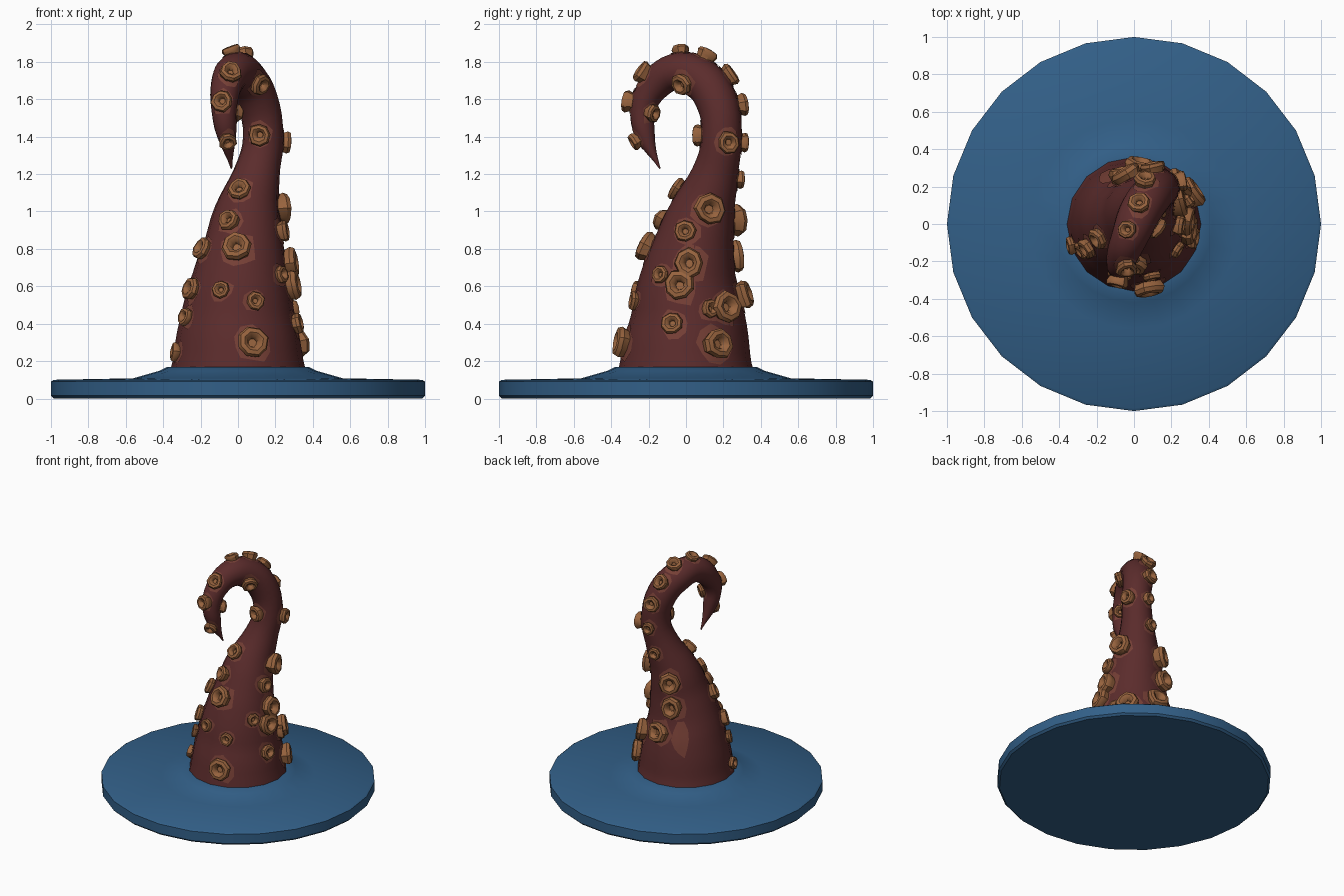
import bpy
import bmesh
import math
import random
from mathutils import Vector

random.seed(4)
if "Cube" in bpy.data.objects:
    bpy.data.objects.remove(bpy.data.objects["Cube"], do_unlink=True)


def make_material(name, color):
    mat = bpy.data.materials.new(name)
    mat.use_nodes = True
    mat.diffuse_color = (*color, 1)
    mat.node_tree.nodes["Principled BSDF"].inputs["Base Color"].default_value = (*color, 1)
    return mat


water_blue = make_material("water blue", (0.032, 0.115, 0.245))
dark_red = make_material("dark red skin", (0.105, 0.025, 0.025))
sucker_tan = make_material("sucker tan", (0.31, 0.125, 0.048))
halo_red = make_material("sucker halo red", (0.18, 0.05, 0.036))


def add_object(name, mesh, mat, angle):
    obj = bpy.data.objects.new(name, mesh)
    bpy.context.collection.objects.link(obj)
    mesh.materials.clear()
    mesh.materials.append(mat)
    bpy.ops.object.select_all(action="DESELECT")
    obj.select_set(True)
    bpy.context.view_layer.objects.active = obj
    bpy.ops.object.shade_smooth_by_angle(angle=math.radians(angle))
    return obj


def lathe(profile, sides, phase=0.0, wobble=0.0):
    """Turn (radius, height) points around z; radius 0 closes to a cap."""
    bm = bmesh.new()
    rings = []
    factors = [1 + random.uniform(-wobble, wobble) for _ in range(sides)]
    for radius, height in profile:
        ring = []
        for i, factor in enumerate(factors):
            a = phase + math.tau * i / sides
            ring.append(bm.verts.new((radius * factor * math.cos(a),
                                      radius * factor * math.sin(a), height)))
        rings.append(ring)
    for low, high in zip(rings, rings[1:]):
        for i in range(sides):
            j = (i + 1) % sides
            bm.faces.new((low[i], low[j], high[j], high[i]))
    bm.faces.new(rings[0][::-1])
    bm.faces.new(rings[-1])
    return bm


def to_mesh(bm, name):
    mesh = bpy.data.meshes.new(name)
    bm.to_mesh(mesh)
    bm.free()
    return mesh


# Water disc with a raised swell around the tentacle
disc = lathe([(0.985, 0), (1, 0.015), (1, 0.09), (0.985, 0.1), (0.56, 0.108),
              (0.42, 0.148), (0.38, 0.168), (0.33, 0.165)], 24)
add_object("water_disc", to_mesh(disc, "water_disc"), water_blue, 35)

# Tentacle: tapering tube swept along a hooked path (x, y, z, radius)
path = [(0, 0, 0.08, 0.37), (0, 0, 0.2, 0.35), (0, 0.01, 0.4, 0.315),
        (0.01, 0.01, 0.6, 0.27), (0.03, 0.04, 0.8, 0.22), (0.05, 0.09, 1.0, 0.175),
        (0.1, 0.155, 1.2, 0.125), (0.135, 0.19, 1.4, 0.108), (0.1, 0.16, 1.6, 0.112),
        (0.03, 0.06, 1.72, 0.112), (-0.02, -0.06, 1.745, 0.1), (-0.06, -0.16, 1.68, 0.085),
        (-0.075, -0.23, 1.55, 0.068), (-0.06, -0.215, 1.4, 0.05), (-0.035, -0.14, 1.23, 0.004)]
curve = bpy.data.curves.new("tentacle_path", "CURVE")
curve.dimensions = "3D"
curve.bevel_depth = 1
curve.bevel_resolution = 6
curve.resolution_u = 4
curve.use_fill_caps = True
spline = curve.splines.new("BEZIER")
spline.radius_interpolation = "CARDINAL"
spline.bezier_points.add(len(path) - 1)
for point, (x, y, z, radius) in zip(spline.bezier_points, path):
    point.co = (x, y, z)
    point.radius = radius
    point.handle_left_type = point.handle_right_type = "AUTO"
sweep = bpy.data.objects.new("tentacle_path", curve)
bpy.context.collection.objects.link(sweep)
depsgraph = bpy.context.evaluated_depsgraph_get()
skin = bpy.data.meshes.new_from_object(sweep.evaluated_get(depsgraph))
bpy.data.objects.remove(sweep, do_unlink=True)
tentacle = add_object("tentacle", skin, dark_red, 60)
bpy.context.view_layer.update()


def on_skin(point):
    _, spot, normal, _ = tentacle.closest_point_on_mesh(point)
    return spot, normal


def add_halo(name, spot, normal, size, stretch=1.0):
    """Thin ragged patch that hugs the skin."""
    turn = normal.to_track_quat("Z", "Y")
    bm = lathe([(size, 0), (size * 0.6, 0), (size * 0.2, 0)], 10,
               random.random(), 0.17)
    bmesh.ops.delete(bm, geom=[f for f in bm.faces if len(f.verts) > 4][:1],
                     context="FACES_ONLY")
    for v in bm.verts:
        v.co.y *= stretch
        near, out = on_skin(spot + turn @ v.co)
        v.co = near + out * 0.005
    add_object(name, to_mesh(bm, name), halo_red, 60)


def add_sucker(name, position, size):
    spot, normal = on_skin(Vector(position))
    turn = normal.to_track_quat("Z", "Y")
    add_halo(name + "_halo", spot, normal, size * 1.25)
    bm = lathe([(0.8, -0.3), (0.9, 0.1), (1.02, 0.4), (0.9, 0.68), (0.62, 0.75),
                (0.38, 0.58), (0.27, 0.2)], 8, random.random(), 0.09)
    for v in bm.verts:
        v.co = spot + turn @ (v.co * size)
    add_object(name, to_mesh(bm, name), sucker_tan, 40)


# Suckers, grouped by size and placed near the skin
large = [(0.08, -0.35, 0.3), (0, -0.17, 0.79), (0.22, 0.12, 1.01), (0.26, 0.02, 0.72),
         (0.27, -0.03, 0.6), (0.25, 0.22, 0.49), (0.3, 0.16, 0.29), (0.03, 0.29, 0.55),
         (-0.03, 0.27, 0.95), (-0.06, 0.27, 0.76)]
medium = [(-0.24, -0.12, 0.58), (-0.19, -0.08, 0.8), (-0.03, -0.1, 0.94),
          (0.01, -0.02, 1.1), (0.22, 0, 0.89), (0.31, -0.07, 0.4), (0.12, 0.08, 1.41),
          (0.26, 0.23, 1.37), (0.1, 0.29, 1.57), (0.06, 0.25, 1.74), (0.03, 0.11, 1.83),
          (0.12, -0.02, 1.68), (-0.04, -0.23, 1.74), (-0.08, -0.3, 1.59)]
small = [(-0.35, -0.12, 0.25), (-0.29, -0.15, 0.44), (0.09, -0.26, 0.52),
         (-0.09, -0.26, 0.58), (0.29, 0.13, 0.48), (0.08, 0.28, 1.17), (0.12, 0.31, 1.37),
         (-0.03, -0.03, 1.85), (-0.06, -0.26, 1.38), (0, -0.16, 1.52), (0.22, -0.13, 0.66)]
for label, size, places in (("large", 0.082, large), ("medium", 0.06, medium),
                            ("small", 0.05, small)):
    for i, place in enumerate(places):
        add_sucker(f"{label}_sucker_{i + 1}", place, size)

# Bare patch on the back flank
spot, normal = on_skin(Vector((-0.15, 0.28, 0.53)))
add_halo("flank_patch", spot, normal, 0.07, 1.8)
